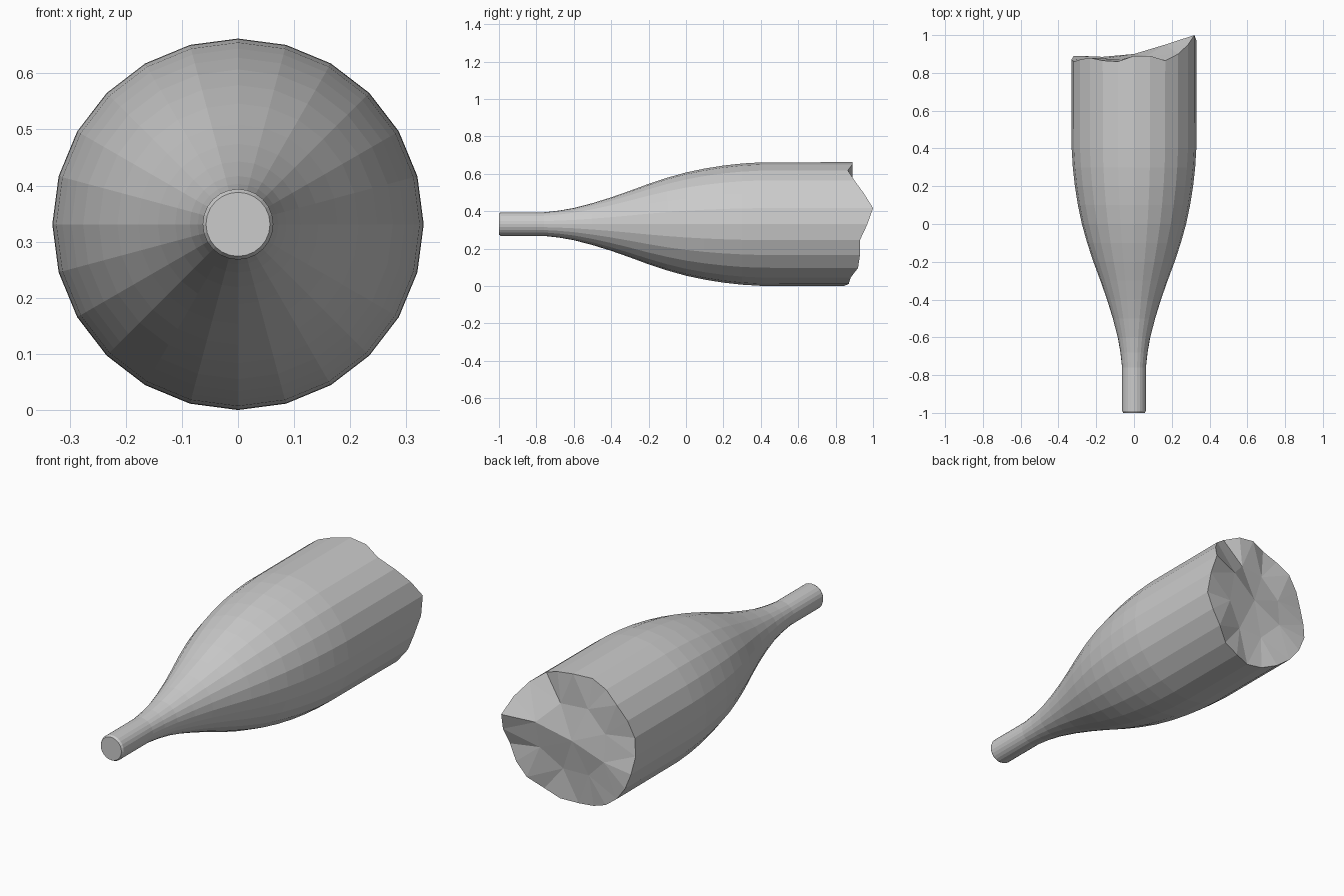
import bpy, bmesh
from math import sin, cos, tau

if "Cube" in bpy.data.objects:
    bpy.data.objects.remove(bpy.data.objects["Cube"])

SIDES, AXIS_Z = 24, 0.331

# bottle profile: (y along the axis, radius)
PROFILE = [(-1.0, 0.057), (-0.99, 0.063), (-0.76, 0.063), (-0.68, 0.072),
           (-0.6, 0.086), (-0.5, 0.112), (-0.4, 0.143), (-0.3, 0.178),
           (-0.2, 0.215), (-0.1, 0.248), (0.0, 0.276), (0.1, 0.297),
           (0.2, 0.313), (0.3, 0.324), (0.4, 0.33)]
# broken edge: y of each rim point, counted from +x towards +z
RIM = [0.97, 1.0, 0.95, 0.90, 0.865, 0.89, 0.89, 0.86, 0.865, 0.88, 0.87, 0.86,
       0.87, 0.89, 0.89, 0.88, 0.87, 0.85, 0.845, 0.87, 0.88, 0.92, 0.93, 0.93]
# fracture relief: inner ring of the broken face
INNER = [0.95, 0.89, 0.87, 0.875, 0.885, 0.865, 0.87, 0.915]

bm = bmesh.new()


def point(step, radius, y):
    a = tau * step / SIDES
    return bm.verts.new((radius * cos(a), y, AXIS_Z + radius * sin(a)))


# lathed body ending in the jagged rim
rings = [[point(i, r, y) for i in range(SIDES)] for y, r in PROFILE]
rim = [point(i, 0.331, y) for i, y in enumerate(RIM)]
rings.append(rim)
for a, b in zip(rings, rings[1:]):
    for i in range(SIDES):
        j = (i + 1) % SIDES
        bm.faces.new((a[i], a[j], b[j], b[i]))

# flat mouth
bm.faces.new(rings[0])

# faceted broken face
inner = [point(3 * k + 1.5, 0.18, y) for k, y in enumerate(INNER)]
centre = bm.verts.new((0.0, 0.9, AXIS_Z))
for k in range(8):
    n = (k + 1) % 8
    for i in range(3 * k, 3 * k + 3):
        bm.faces.new((rim[i], rim[(i + 1) % SIDES], inner[k]))
    bm.faces.new((rim[3 * n], inner[n], inner[k]))
    bm.faces.new((inner[k], inner[n], centre))

bmesh.ops.recalc_face_normals(bm, faces=bm.faces)
mesh = bpy.data.meshes.new("broken_bottle")
bm.to_mesh(mesh)
bm.free()
bottle = bpy.data.objects.new("broken_bottle", mesh)
bpy.context.collection.objects.link(bottle)
